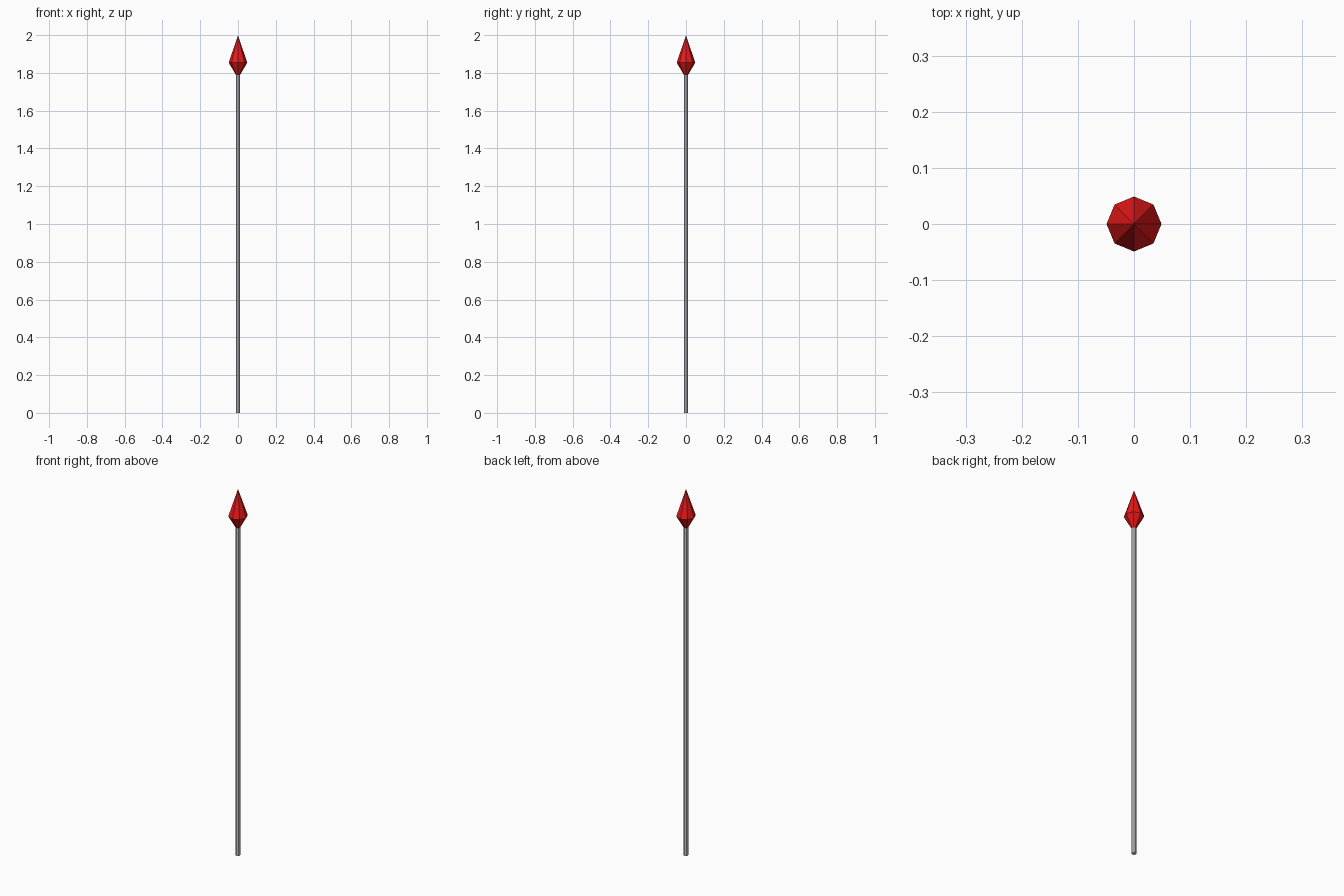
import bpy, bmesh
from math import cos, sin, pi

if "Cube" in bpy.data.objects:
    bpy.data.objects.remove(bpy.data.objects["Cube"])

SIDES = 8


def lathe(name, profile):
    """Flat-shaded eight-sided solid from (radius, z) pairs; radius 0 makes a point."""
    bm = bmesh.new()
    rings = []
    for r, z in profile:
        n = SIDES if r else 1
        rings.append([bm.verts.new((r * cos(2 * pi * i / SIDES), r * sin(2 * pi * i / SIDES), z))
                      for i in range(n)])
    for a, b in zip(rings, rings[1:]):
        for i in range(SIDES):
            j = (i + 1) % SIDES
            if len(b) == 1:
                bm.faces.new((a[i], a[j], b[0]))
            else:
                bm.faces.new((a[i], a[j], b[j], b[i]))
    # Close open ends
    for ring in (rings[0], rings[-1]):
        if len(ring) > 1:
            bm.faces.new(ring)
    bmesh.ops.recalc_face_normals(bm, faces=bm.faces)
    mesh = bpy.data.meshes.new(name)
    bm.to_mesh(mesh)
    bm.free()
    obj = bpy.data.objects.new(name, mesh)
    bpy.context.collection.objects.link(obj)
    return obj


# Slim grey pole
lathe("shaft", [(0.0115, 0), (0.0115, 1.80)])

# Red faceted point
head = lathe("spear_head", [(0.0115, 1.79), (0.049, 1.854), (0, 2.0)])
red = bpy.data.materials.new("red")
red.diffuse_color = (0.8, 0.01, 0.01, 1)
red.use_nodes = True
red.node_tree.nodes["Principled BSDF"].inputs["Base Color"].default_value = red.diffuse_color
head.data.materials.append(red)
